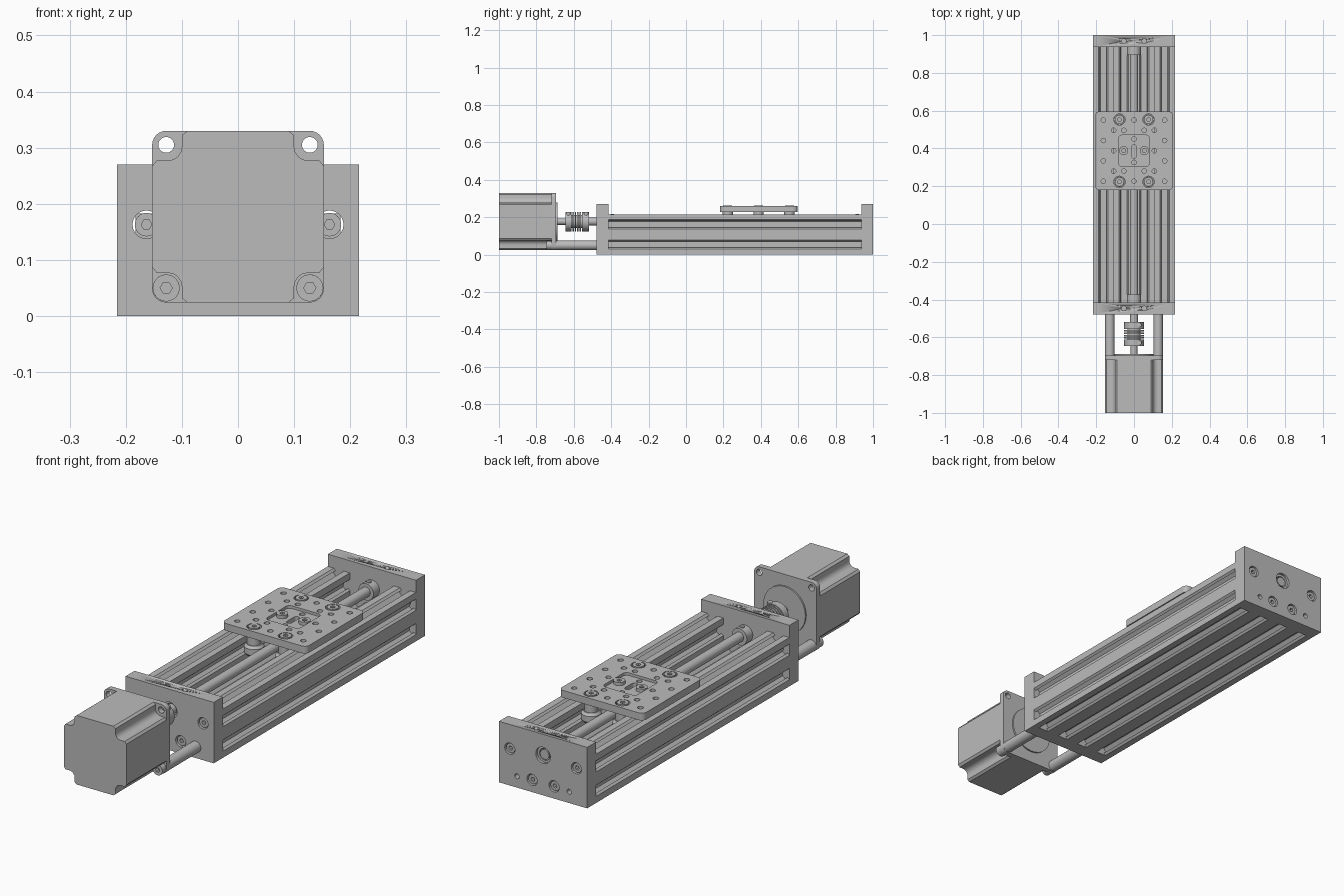
import bpy, bmesh, math
from mathutils import Matrix

if "Cube" in bpy.data.objects:
    bpy.data.objects.remove(bpy.data.objects["Cube"])

grey = bpy.data.materials.new("machined grey")
grey.use_nodes = True
COLOUR = (0.5, 0.5, 0.5, 1)
grey.diffuse_color = COLOUR
grey.node_tree.nodes["Principled BSDF"].inputs["Base Color"].default_value = COLOUR

MM = 0.0054
AXLE_Z = 0.177
CART_Y = 0.388
TURN = {"Y": Matrix.Rotation(math.pi / 2, 4, "X"), "Z": Matrix.Identity(4)}


def finish(name, mesh):
    """Weld, shade and colour a mesh, and put it in the scene."""
    bm = bmesh.new()
    bm.from_mesh(mesh)
    bmesh.ops.remove_doubles(bm, verts=bm.verts, dist=1e-5)
    bmesh.ops.recalc_face_normals(bm, faces=bm.faces)
    bm.to_mesh(mesh)
    bm.free()
    mesh.materials.clear()
    mesh.materials.append(grey)
    mesh.shade_smooth()
    mesh.set_sharp_from_angle(angle=math.radians(30))
    ob = bpy.data.objects.new(name, mesh)
    bpy.context.collection.objects.link(ob)
    return ob


def circle(r, x=0, y=0, n=28):
    return [(x + r * math.cos(i * math.tau / n), y + r * math.sin(i * math.tau / n)) for i in range(n)]


def rounded(w, h, r, x=0, y=0, n=6):
    """Rounded rectangle with half sizes w and h."""
    pts = []
    for q, (sx, sy) in enumerate([(1, 1), (-1, 1), (-1, -1), (1, -1)]):
        for i in range(n + 1):
            a = (q + i / n) * math.pi / 2
            pts.append((x + sx * (w - r) + r * math.cos(a), y + sy * (h - r) + r * math.sin(a)))
    return pts


def prism(name, loops, lo, hi, axis="Y", at=(0, 0)):
    """Extrude an outline with holes; at is x,z for axis Y or x,y for axis Z."""
    cu = bpy.data.curves.new(name, "CURVE")
    cu.dimensions, cu.fill_mode, cu.extrude = "2D", "BOTH", (hi - lo) / 2
    for loop in loops:
        sp = cu.splines.new("POLY")
        sp.points.add(len(loop) - 1)
        for p, (x, y) in zip(sp.points, loop):
            p.co = (x, y, 0, 1)
        sp.use_cyclic_u = True
    tmp = bpy.data.objects.new(name, cu)
    bpy.context.collection.objects.link(tmp)
    deps = bpy.context.evaluated_depsgraph_get()
    mesh = bpy.data.meshes.new_from_object(tmp.evaluated_get(deps))
    bpy.data.objects.remove(tmp)
    mid = (lo + hi) / 2
    shift = (at[0], mid, at[1]) if axis == "Y" else (at[0], at[1], mid)
    mesh.transform(Matrix.Translation(shift) @ TURN[axis])
    return finish(name, mesh)


def lathe(name, profile, axis, at, n=32):
    """Spin (radius, position) points about an axis; at is the centre line."""
    bm = bmesh.new()
    sign = -1 if axis == "Y" else 1
    rings = [[bm.verts.new((x, y, sign * h)) for x, y in circle(r, n=n)] for r, h in profile]
    for a, b in zip(rings, rings[1:]):
        for i in range(n):
            bm.faces.new((a[i - 1], a[i], b[i], b[i - 1]))
    bm.faces.new(rings[0])
    bm.faces.new(rings[-1])
    mesh = bpy.data.meshes.new(name)
    bm.to_mesh(mesh)
    bm.free()
    shift = (at[0], 0, at[1]) if axis == "Y" else (at[0], at[1], 0)
    mesh.transform(Matrix.Translation(shift) @ TURN[axis])
    return finish(name, mesh)


def rod(name, r, lo, hi, axis, at):
    return lathe(name, [(r, lo), (r, hi)], axis, at)


def screw(name, r, base, top, axis, at):
    """Socket head with a hexagonal recess facing the top end."""
    floor = base + (top - base) * 0.35
    prism(name + "_head", [circle(r), circle(r * 0.45, n=6)], *sorted((floor, top)), axis, at)
    rod(name + "_base", r, *sorted((base, floor)), axis, at)


# Slotted channel rail: walk the C outline, cutting one slot per 20 mm
SLOT = [(-4.6, 0), (-3.1, 1.7), (-5.5, 1.7), (-5.5, 3.2), (-2.9, 6.1)]
SLOT += [(-s, d) for s, d in reversed(SLOT)]
CORNERS = [(-40, 0), (40, 0), (40, 40), (20, 40), (20, 20), (-20, 20), (-20, 40), (-40, 40)]
outline = []
for (ax, ay), (bx, by) in zip(CORNERS, CORNERS[1:] + CORNERS[:1]):
    length = math.hypot(bx - ax, by - ay)
    dx, dy = (bx - ax) / length, (by - ay) / length
    outline.append((ax * MM, ay * MM))
    for k in range(round(length / 20)):
        for s, d in SLOT:
            t = 10 + 20 * k + s
            outline.append(((ax + dx * t - dy * d) * MM, (ay + dy * t + dx * d) * MM))
prism("channel_rail", [outline], -0.42, 0.938)

# End plates with counterbored screws, bearings and top holes
BOLTS = [(-0.163, 0.163), (0.163, 0.163), (-0.054, 0.054), (0.054, 0.054)]
for side, lo, hi in (("front", -0.478, -0.415), ("back", 0.937, 1.0)):
    outer, inner = (lo, hi) if side == "front" else (hi, lo)
    inward = 1 if side == "front" else -1
    holes = [circle(0.025, x, z) for x, z in BOLTS]
    holes += [circle(0.011, x, 0.05) for x in (-0.128, 0.128)]
    holes.append(circle(0.036, 0, AXLE_Z))
    edge = [(-0.216, 0), (0.216, 0), (0.216, 0.27), (-0.216, 0.27)]
    plate = prism(side + "_end_plate", [edge] + holes, lo, hi)
    for x in (-0.054, 0.054):
        cutter = rod("hole_cutter", 0.012, 0.225, 0.3, "Z", (x, (lo + hi) / 2))
        cutter.hide_render = True
        mod = plate.modifiers.new("top_hole", "BOOLEAN")
        mod.operation, mod.object, mod.solver = "DIFFERENCE", cutter, "EXACT"
        deps = bpy.context.evaluated_depsgraph_get()
        mesh = bpy.data.meshes.new_from_object(plate.evaluated_get(deps))
        plate.modifiers.clear()
        plate.data = mesh
        bpy.data.objects.remove(cutter)
    for i, at in enumerate(BOLTS):
        screw(f"{side}_plate_screw_{i}", 0.021, inner, outer + 0.006 * inward, "Y", at)
    prism(side + "_bearing", [circle(0.036), circle(0.026)],
          *sorted((inner, outer + 0.012 * inward)), "Y", (0, AXLE_Z))
    # Lock collar against the inner face
    c = sorted((inner, inner + 0.042 * inward))
    prism(side + "_lock_collar", [circle(0.037), circle(0.02)], *c, "Y", (0, AXLE_Z))
    rod(side + "_collar_screw", 0.01, AXLE_Z + 0.03, AXLE_Z + 0.04, "Z", (0, sum(c) / 2))

# Lead screw and shaft coupler with cut rings
rod("lead_screw", 0.0215, -0.54, 0.99, "Y", (0, AXLE_Z))
coupler = [(0.052, -0.645), (0.052, -0.612)]
for i in range(5):
    y = -0.612 + i * 0.0125
    coupler += [(0.034, y), (0.034, y + 0.005), (0.052, y + 0.005), (0.052, y + 0.0125)]
coupler.append((0.052, -0.518))
lathe("shaft_coupler", coupler, "Y", (0, AXLE_Z))
for y in (-0.629, -0.534):
    rod("coupler_screw", 0.012, AXLE_Z + 0.03, AXLE_Z + 0.05, "Z", (0.028, y))

# Motor: body with scooped corners, square flange, pilot boss and shaft
quarter = [(0.153, 0.09), (0.145, 0.1), (0.125, 0.1)]
quarter += [(0.125 - 0.025 * math.sin(a), 0.125 - 0.025 * math.cos(a))
            for a in (math.pi / 8, math.pi / 4, math.pi * 3 / 8)]
quarter += [(0.1, 0.125), (0.1, 0.145), (0.09, 0.153)]
body = []
for _ in range(4):
    body += quarter
    quarter = [(-y, x) for x, y in quarter]
prism("motor_body", [body], -1.0, -0.718, "Y", (0, AXLE_Z))
mounts = [(x, z) for x in (-0.128, 0.128) for z in (-0.128, 0.128)]
prism("motor_flange", [rounded(0.153, 0.153, 0.025)] + [circle(0.014, x, z) for x, z in mounts],
      -0.72, -0.695, "Y", (0, AXLE_Z))
rod("motor_pilot_boss", 0.103, -0.697, -0.688, "Y", (0, AXLE_Z))
rod("motor_shaft", 0.0175, -0.69, -0.62, "Y", (0, AXLE_Z))
for x in (-0.128, 0.128):
    rod("motor_standoff", 0.025, -0.696, -0.476, "Y", (x, 0.05))
    screw("motor_mount_screw", 0.024, -0.719, -0.746, "Y", (x, 0.05))

# Carriage plate: drilled slab with a shallow rounded pocket
signs = [(a, b) for a in (-1, 1) for b in (-1, 1)]
g = 10 * MM
drill = {(a * x * g, b * y * g) for a, b in signs
         for x, y in ((3, 3), (3, 1), (0, 3), (2, 2), (1, 2), (2, 0), (0, 1))}
wheels = [(a * 0.077, b * 0.165) for a, b in signs]
small = [circle(0.012, x, y, 20) for x, y in sorted(drill)]
pocket_holes = [h for h in small if max(abs(y) for x, y in h) < 0.085 and abs(h[0][0]) < 0.05]
rim_holes = [h for h in small if h not in pocket_holes]
rim_holes += [circle(0.03, x, y) for x, y in wheels]
slab = rounded(0.207, 0.207, 0.022)
pocket = rounded(0.082, 0.082, 0.018)
slot = rounded(0.012, 0.036, 0.012, 0, -0.004)
centre_holes = [slot] + [circle(0.012, 0, 0.062, 20), circle(0.012, 0, -0.062, 20)]
prism("carriage_plate_upper", [slab, pocket] + rim_holes, 0.248, 0.26, "Z", (0, CART_Y))
prism("carriage_plate_lower", [slab] + rim_holes + centre_holes, 0.228, 0.248, "Z", (0, CART_Y))

# Wheels with V rims, their spacers and screws
for i, (x, y) in enumerate(wheels):
    at = (x, CART_Y + y)
    lathe(f"wheel_{i}", [(0.032, 0.139), (0.041, 0.15), (0.041, 0.176), (0.032, 0.187)], "Z", at)
    rod(f"wheel_spacer_{i}", 0.028, 0.185, 0.23, "Z", at)
    screw(f"wheel_screw_{i}", 0.024, 0.225, 0.262, "Z", at)
    rod(f"wheel_nut_{i}", 0.02, 0.125, 0.14, "Z", at)

# Nut block riding on the lead screw
prism("nut_block", [rounded(0.088, 0.09, 0.012)], 0.13, 0.21, "Z", (0, CART_Y))
for x in (-0.055, 0.055):
    rod("nut_block_spacer", 0.027, 0.205, 0.23, "Z", (x, CART_Y))
    screw("nut_block_screw", 0.024, 0.245, 0.262, "Z", (x, CART_Y))
